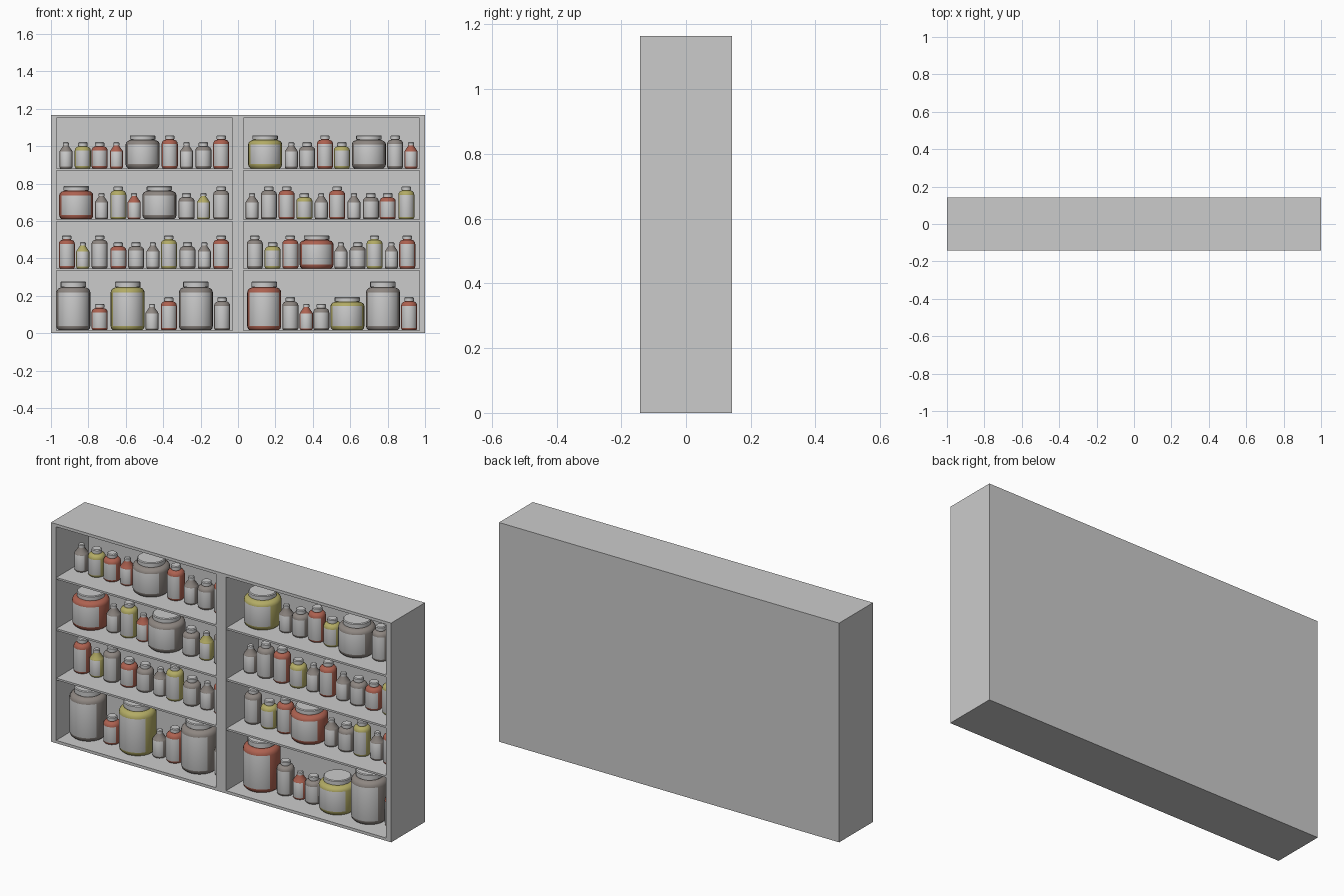
import bpy, bmesh, math

if "Cube" in bpy.data.objects:
    bpy.data.objects.remove(bpy.data.objects["Cube"])

DEPTH, HEIGHT, FLOOR = 0.142, 1.165, 0.015
SEG = 24


def box(name, x0, x1, y0, y1, z0, z1):
    bm = bmesh.new()
    bmesh.ops.create_cube(bm, size=1)
    for v in bm.verts:
        v.co = ((x0 + x1) / 2 + v.co.x * (x1 - x0),
                (y0 + y1) / 2 + v.co.y * (y1 - y0),
                (z0 + z1) / 2 + v.co.z * (z1 - z0))
    me = bpy.data.meshes.new(name)
    bm.to_mesh(me)
    bm.free()
    ob = bpy.data.objects.new(name, me)
    bpy.context.collection.objects.link(ob)
    return ob


def material(name, rgb):
    m = bpy.data.materials.new(name)
    m.diffuse_color = (*rgb, 1)
    m.use_nodes = True
    m.node_tree.nodes["Principled BSDF"].inputs["Base Color"].default_value = m.diffuse_color
    return m


# cabinet: block with two hollow bays
cabinet = box("cabinet", -1, 1, -DEPTH, DEPTH, 0, HEIGHT)
for side in (-1, 1):
    x0, x1 = sorted((side * 0.03, side * 0.97))
    cutter = box("bay_cutter", x0, x1, -0.3, DEPTH - 0.012, FLOOR, 1.15)
    cutter.hide_render = True
    mod = cabinet.modifiers.new("bay", 'BOOLEAN')
    mod.operation = 'DIFFERENCE'
    mod.solver = 'EXACT'
    mod.object = cutter
    bpy.context.view_layer.objects.active = cabinet
    bpy.ops.object.modifier_apply(modifier=mod.name)
    bpy.data.objects.remove(cutter)
    # shelves
    for z in (0.345, 0.608, 0.88):
        box("shelf", x0, x1, -DEPTH + 0.002, DEPTH - 0.012, z - 0.01, z)

GLASS = {"G": material("brown_glass", (0.27, 0.24, 0.22)),
         "R": material("red_glass", (0.42, 0.12, 0.08)),
         "Y": material("yellow_glass", (0.45, 0.41, 0.13))}
WHITE = material("label_white", (0.9, 0.9, 0.9))


# profile: rounded foot, straight wall, shoulder, neck, lid
def profile(r, low, high, neck, neck_z, lid, lid_z, top, cone):
    foot = [(0, 0), (r * 0.86, 0), (r * 0.96, low * 0.4), (r, low)]
    h = neck_z - high
    if cone:
        shoulder = [(r, high), (r * 0.93, high + h * 0.15)]
    else:
        shoulder = [(r, high)]
        for k in (1, 2, 3):
            a = math.radians(k * 25)
            shoulder.append((neck + (r - neck) * math.cos(a), high + h * math.sin(a)))
    cap = [(neck, neck_z), (neck, lid_z), (lid, lid_z), (lid, top - 0.004),
           (lid - 0.004, top), (0, top)]
    return foot + shoulder + cap, 3, len(foot) + len(shoulder) + 1


SHAPES = {
    "A": ("tall_jar", profile(0.091, 0.022, 0.200, 0.063, 0.228, 0.068, 0.232, 0.260, False)),
    "B": ("squat_jar", profile(0.091, 0.022, 0.128, 0.063, 0.151, 0.068, 0.154, 0.177, False)),
    "C": ("tall_bottle", profile(0.043, 0.012, 0.130, 0.022, 0.153, 0.025, 0.156, 0.176, False)),
    "D": ("short_bottle", profile(0.043, 0.012, 0.095, 0.022, 0.117, 0.025, 0.120, 0.140, False)),
    "E": ("cone_bottle", profile(0.035, 0.010, 0.090, 0.014, 0.122, 0.016, 0.123, 0.140, True)),
}


def lathe(kind, colour):
    name, (pts, label_band, lid_band) = SHAPES[kind]
    bm = bmesh.new()
    rings = []
    for r, z in pts:
        if r == 0:
            rings.append([bm.verts.new((0, 0, z))] * SEG)
        else:
            rings.append([bm.verts.new((r * math.cos(2 * math.pi * j / SEG),
                                        r * math.sin(2 * math.pi * j / SEG), z))
                          for j in range(SEG)])
    for i in range(len(rings) - 1):
        for j in range(SEG):
            k = (j + 1) % SEG
            quad = [rings[i][j], rings[i][k], rings[i + 1][k], rings[i + 1][j]]
            f = bm.faces.new(list(dict.fromkeys(quad)))
            # white lid, and a white label round the front of the wall
            front = abs((j + 0.5) / SEG * 360 - 270) < 60
            f.material_index = int(i >= lid_band or (i == label_band and front))
    me = bpy.data.meshes.new(name)
    bm.to_mesh(me)
    bm.free()
    me.materials.append(GLASS[colour])
    me.materials.append(WHITE)
    me.shade_smooth()
    me.set_sharp_from_angle(angle=math.radians(40))
    return me


# stock on each shelf: shape, colour, x in hundredths
ROWS = [
    (FLOOR, "AG-88 DR-74 AY-59 EG-46 CR-37 AG-22.5 CG-8.5 "
            "AR14 CG28 ER36.5 DG44.5 BY58.5 AG77.5 CR91.5"),
    (0.345, "CR-91.5 EY-83 CG-74 DR-64 DG-54.5 EG-45.5 CY-37 DG-27 EG-18 CR-9 "
            "CG9 DY18.5 CR28 BR42 EG55 DG64 CY73 EG82 CR90.5"),
    (0.608, "BR-86.5 EG-73 CY-64 ER-55.5 BG-42 DG-27.5 EY-18.5 CG-9 "
            "EG7.5 CG16.5 CR26 DY35.5 EG44.5 CR53 EG62 DG71 DR80 CY90"),
    (0.88, "EG-92 DY-83 DR-74 ER-65 BG-51 CR-36.5 EG-27.5 DG-18.5 CR-9 "
           "BY14.5 EG28.5 DG37 CR46.5 DY55.5 BG70 CG84 ER92.5"),
]
meshes = {}
for z, row in ROWS:
    for item in row.split():
        key = item[:2]
        if key not in meshes:
            meshes[key] = lathe(*key)
        ob = bpy.data.objects.new(SHAPES[key[0]][0], meshes[key])
        ob.location = (float(item[2:]) / 100, 0, z + 0.001)
        bpy.context.collection.objects.link(ob)
